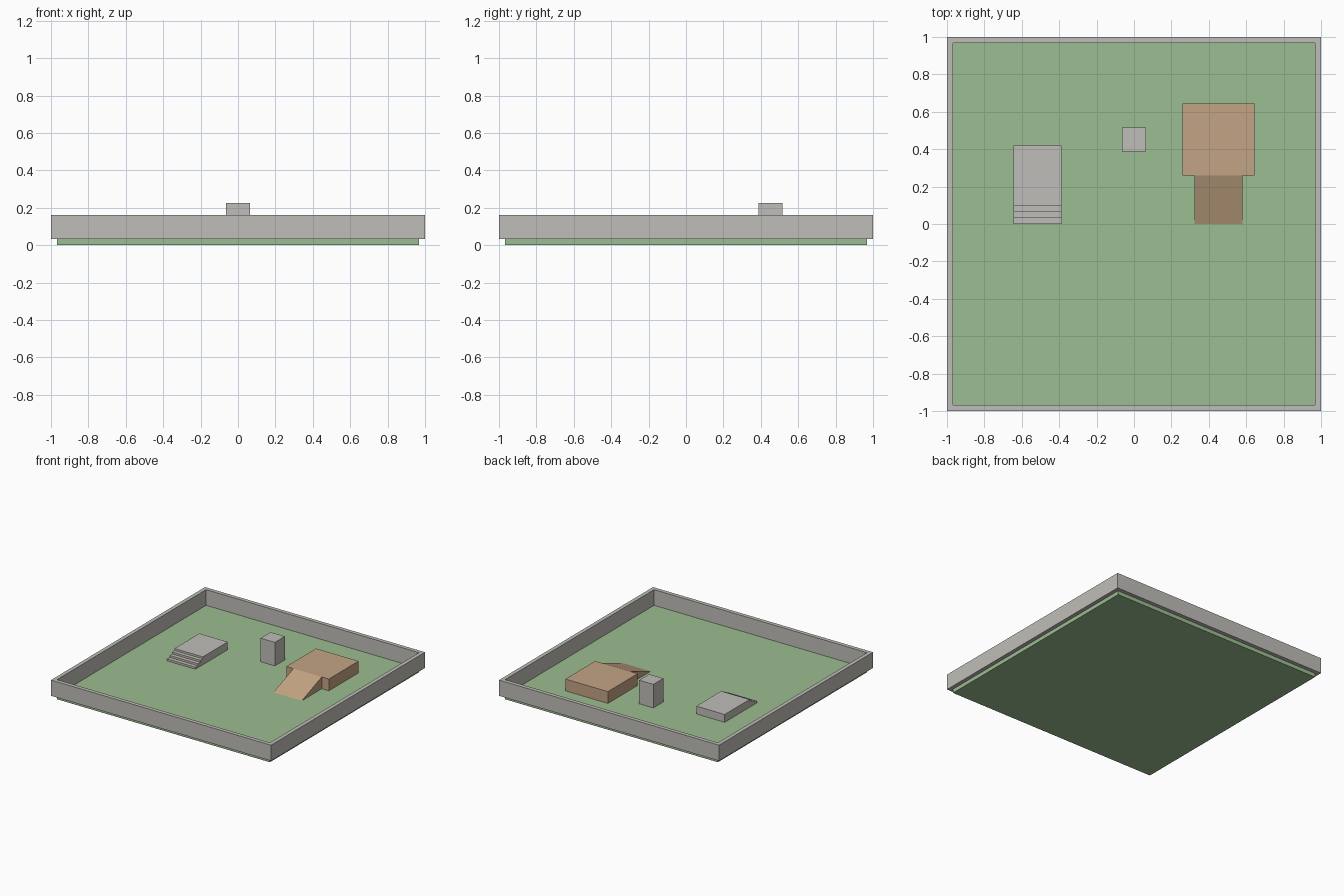
import bpy

if "Cube" in bpy.data.objects:
    bpy.data.objects.remove(bpy.data.objects["Cube"])

U = 2 / 62      # layout module: the walled yard is 62 modules across
G = 1           # ground thickness in modules


def material(name, rgb):
    """Flat material from 0-255 sRGB values."""
    def lin(c):
        c /= 255
        return c / 12.92 if c <= 0.04045 else ((c + 0.055) / 1.055) ** 2.4
    m = bpy.data.materials.new(name)
    m.diffuse_color = (*[lin(c) for c in rgb], 1)
    m.use_nodes = True
    m.node_tree.nodes["Principled BSDF"].inputs["Base Color"].default_value = m.diffuse_color
    return m


grass = material("grass_green", (156, 189, 145))
stone = material("stone_grey", (192, 190, 184))
wood = material("tan_wood", (196, 164, 132))


def build(name, verts, faces, mat):
    mesh = bpy.data.meshes.new(name)
    mesh.from_pydata([tuple(c * U for c in v) for v in verts], [], faces)
    mesh.materials.append(mat)
    mesh.update()
    ob = bpy.data.objects.new(name, mesh)
    bpy.context.collection.objects.link(ob)
    return ob


def extrude_side(name, profile, x0, x1, mat):
    """Extrude a (y, z) profile, counter-clockwise seen from +x, along x."""
    n = len(profile)
    verts = [(x, y, z) for x in (x0, x1) for y, z in profile]
    faces = [list(range(n))[::-1], list(range(n, 2 * n))]
    faces += [(i, (i + 1) % n, n + (i + 1) % n, n + i) for i in range(n)]
    return build(name, verts, faces, mat)


def box(name, x, y, z, mat):
    return extrude_side(name, [(y[0], z[0]), (y[1], z[0]), (y[1], z[1]), (y[0], z[1])],
                        x[0], x[1], mat)


# Ground slab
box("ground", (-30, 30), (-30, 30), (0, G), grass)

# Perimeter wall: one continuous square ring
corners = [(-1, -1), (1, -1), (1, 1), (-1, 1)]
rings = [(31, G), (31, G + 4), (30, G + 4), (30, G)]
verts = [(sx * r, sy * r, z) for r, z in rings for sx, sy in corners]
faces = [(4 * k + i, 4 * k + (i + 1) % 4,
          4 * ((k + 1) % 4) + (i + 1) % 4, 4 * ((k + 1) % 4) + i)
         for k in range(4) for i in range(4)]
build("perimeter_wall", verts, faces, stone)

# Stone platform with steps rising from the front
steps, rise = 4, 0.5
profile = [(0, G), (13, G), (13, G + steps * rise)]
for s in reversed(range(steps)):
    profile.append((s, G + (s + 1) * rise))
    if s:
        profile.append((s, G + s * rise))
extrude_side("stepped_platform", profile, -20, -12, stone)

# Square pillar
box("pillar", (-2, 2), (12, 16), (G, G + 6), stone)

# Raised block and the ramp leading up to it
box("raised_block", (8, 20), (8, 20), (G, G + 3), wood)
extrude_side("ramp", [(0, G), (8, G), (8, G + 3)], 10, 18, wood)
